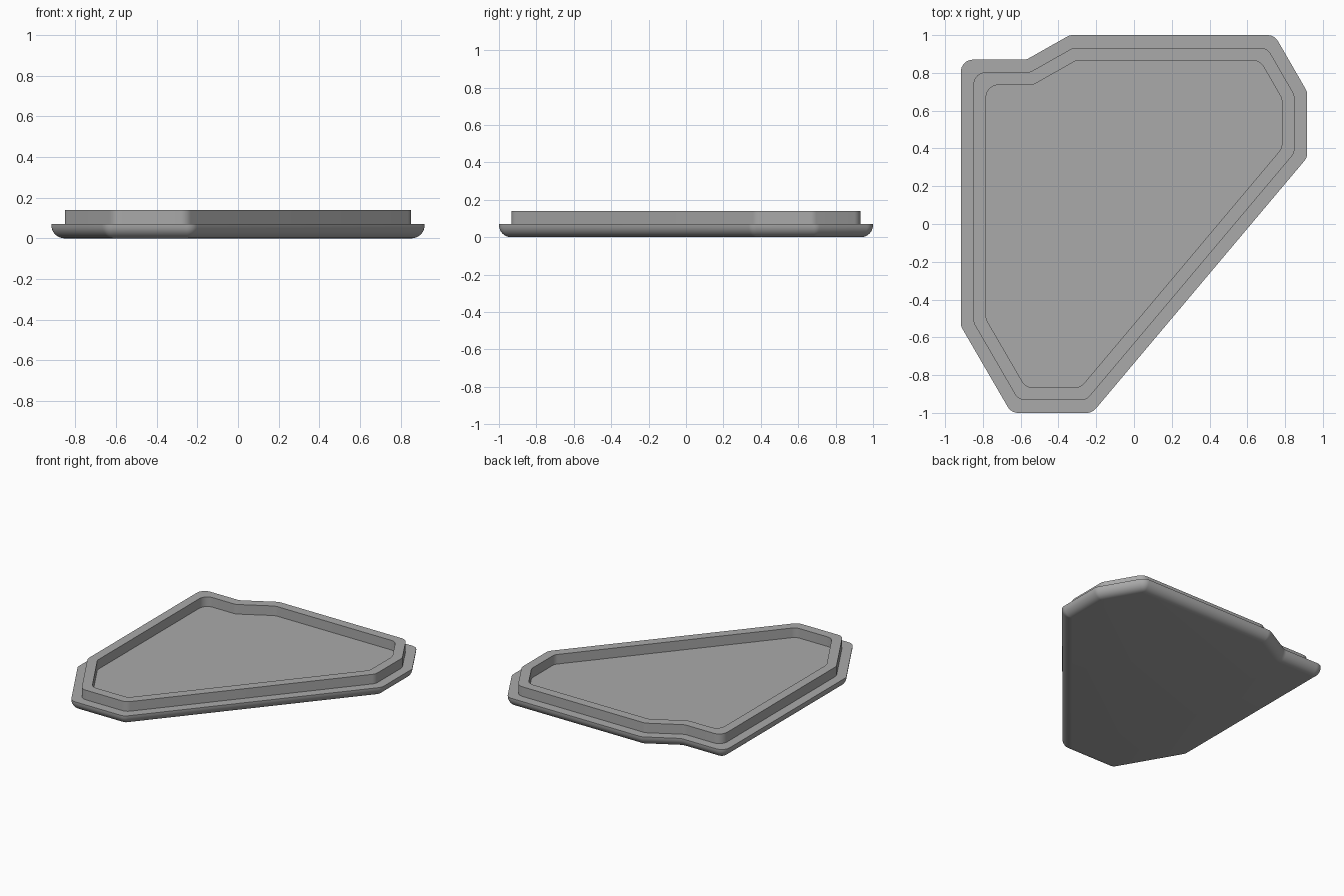
import bpy, bmesh, math
from mathutils import Vector

if "Cube" in bpy.data.objects:
    bpy.data.objects.remove(bpy.data.objects["Cube"], do_unlink=True)

# Sharp outline of the lid, counter-clockwise from above
OUTLINE = [Vector(p) for p in (
    (-0.917, 0.87), (-0.917, -0.54), (-0.65, -1), (-0.221, -1), (0.917, 0.352),
    (0.917, 0.7), (0.744, 1), (-0.34, 1), (-0.57, 0.87))]
FILLET = 0.065
EDGE = 0.065
LEDGE = 0.07
TOP = 0.14
STEPS = 8


def rounded_loop(inset, shrink):
    """Outline moved inward by inset, with every corner filleted."""
    n = len(OUTLINE)
    dirs = [(OUTLINE[(i + 1) % n] - OUTLINE[i]).normalized() for i in range(n)]
    points = []
    for i, corner in enumerate(OUTLINE):
        a, b = dirs[i - 1], dirs[i]
        na, nb = Vector((-a.y, a.x)), Vector((-b.y, b.x))
        miter = (na + nb) / (1 + na.dot(nb))
        sign = 1 if a.cross(b) > 0 else -1
        radius = max(FILLET - sign * shrink, 0.004)
        centre = corner + miter * (inset + sign * radius)
        start = math.atan2(-sign * na.y, -sign * na.x)
        turn = math.atan2(a.cross(b), a.dot(b))
        for k in range(STEPS + 1):
            t = start + turn * k / STEPS
            points.append(centre + radius * Vector((math.cos(t), math.sin(t))))
    return points


# Section as (inset, fillet shrink, height): rounded underside, ledge, rim, floor
section = []
for k in range(STEPS + 1):
    t = math.pi / 2 * k / STEPS
    d = EDGE * (1 - math.sin(t))
    section.append((d, d, EDGE * (1 - math.cos(t))))
section += [(0, 0, LEDGE), (0.067, 0, LEDGE), (0.067, 0, TOP),
            (0.134, 0, TOP), (0.134, 0, LEDGE)]

# Loft the section around the outline and close the bottom and the floor
bm = bmesh.new()
loops = [[bm.verts.new((p.x, p.y, z)) for p in rounded_loop(d, s)]
         for d, s, z in section]
for low, high in zip(loops, loops[1:]):
    for i in range(len(low)):
        j = (i + 1) % len(low)
        bm.faces.new((low[i], low[j], high[j], high[i]))
bm.faces.new(reversed(loops[0]))
bm.faces.new(loops[-1])

mesh = bpy.data.meshes.new("lid")
bm.to_mesh(mesh)
bm.free()
lid = bpy.data.objects.new("lid", mesh)
bpy.context.collection.objects.link(lid)

# Plain grey finish
grey = bpy.data.materials.new("plain grey")
grey.use_nodes = True
colour = (0.4, 0.4, 0.4, 1)
grey.diffuse_color = colour
grey.node_tree.nodes["Principled BSDF"].inputs["Base Color"].default_value = colour
mesh.materials.append(grey)

bpy.ops.object.select_all(action="DESELECT")
lid.select_set(True)
bpy.context.view_layer.objects.active = lid
bpy.ops.object.shade_smooth_by_angle(angle=math.radians(30))
